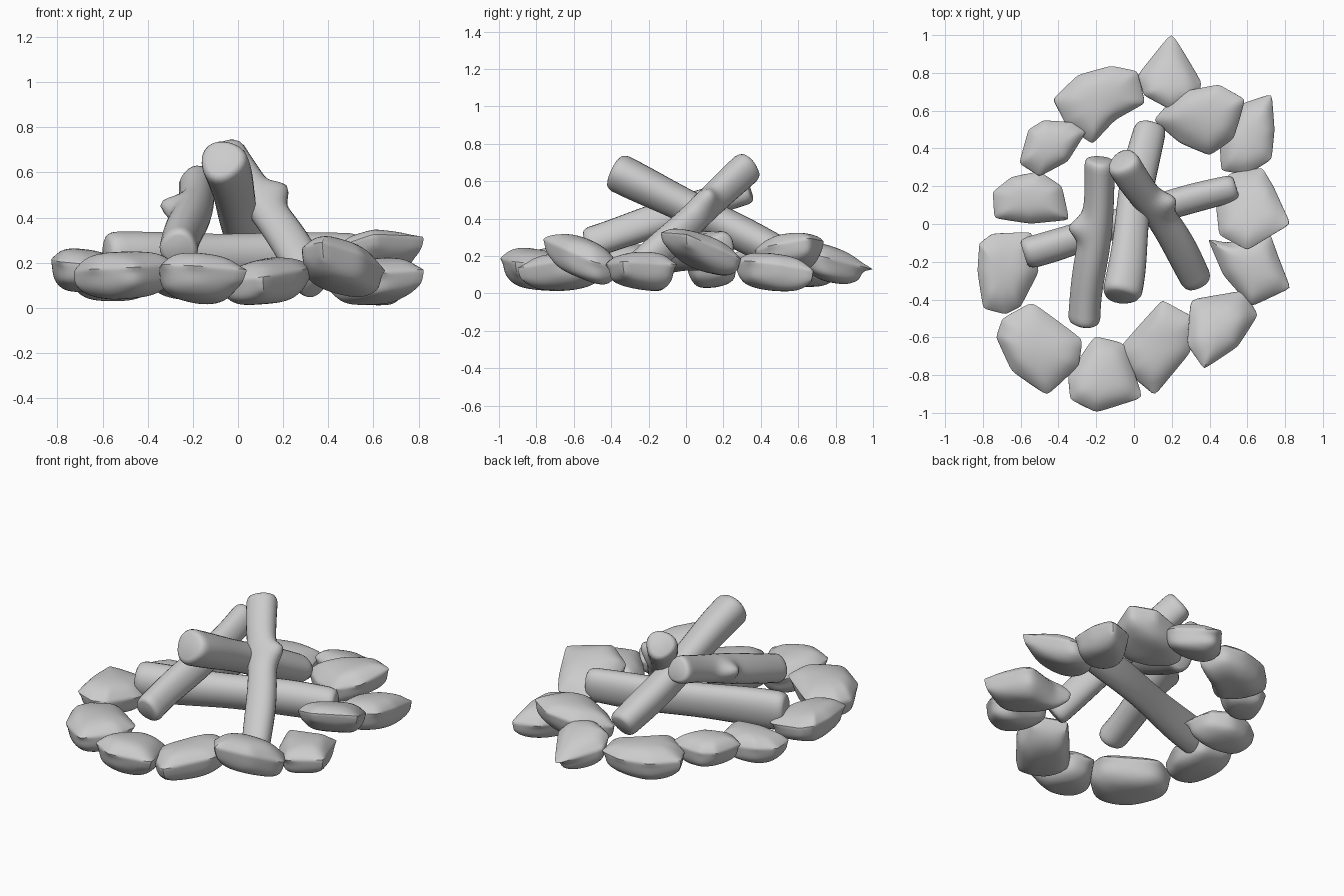
import bpy, bmesh, math, random
from mathutils import Vector

if "Cube" in bpy.data.objects:
    bpy.data.objects.remove(bpy.data.objects["Cube"])
random.seed(4)


def finish(name, bm, levels, angle):
    bmesh.ops.recalc_face_normals(bm, faces=bm.faces)
    me = bpy.data.meshes.new(name)
    bm.to_mesh(me)
    bm.free()
    ob = bpy.data.objects.new(name, me)
    bpy.context.collection.objects.link(ob)
    if levels:
        m = ob.modifiers.new("smooth", 'SUBSURF')
        m.levels = m.render_levels = levels
    bpy.ops.object.select_all(action='DESELECT')
    ob.select_set(True)
    bpy.context.view_layer.objects.active = ob
    if levels:
        bpy.ops.object.modifier_apply(modifier="smooth")
    bpy.ops.object.shade_smooth_by_angle(angle=math.radians(angle))
    return ob


def skin(bm, rings):
    """Join rings of vertices into a closed tube; return the ring lists."""
    rings = [[bm.verts.new(p) for p in r] for r in rings]
    n = len(rings[0])
    for a, b in zip(rings, rings[1:]):
        for i in range(n):
            j = (i + 1) % n
            bm.faces.new((a[i], a[j], b[j], b[i]))
    bm.faces.new(rings[0][::-1])
    bm.faces.new(rings[-1])
    return rings


def stone(name, outline, z, thick, tilt=(0, 0)):
    """Wedge-edged slab: plan outline, rim height, thickness, slope in x and y."""
    n = len(outline)
    cx = sum(p[0] for p in outline) / n
    cy = sum(p[1] for p in outline) / n
    bm = bmesh.new()
    crease = bm.edges.layers.float.new('crease_edge')
    corner = bm.verts.layers.float.new('crease_vert')

    def ring(s, dz, jit):
        out = []
        for x, y in outline:
            k = s * random.uniform(1 - jit, 1 + jit)
            dx, dy = (x - cx) * k, (y - cy) * k
            h = z + dz + dx * tilt[0] + dy * tilt[1] + random.uniform(-.15, .15) * thick * (jit + .05) * 4
            out.append((cx + dx, cy + dy, max(0, h)))
        return out
    rings = skin(bm, [ring(.6, -thick * .56, .12), ring(.94, -thick * .3, .06),
                      ring(1.0, thick * .14, .0), ring(.64, thick * .5, .1)])
    rim = rings[2]
    for v in rim:
        v[corner] = .6
    for v in rings[1]:
        v[corner] = .25
    for e in bm.edges:
        if e.verts[0] in rim and e.verts[1] in rim:
            e[crease] = .9
        elif (e.verts[0] in rim) != (e.verts[1] in rim):
            e[crease] = random.uniform(.1, .6)
    return finish(name, bm, 3, 40)


def log(name, a, b, r0, r1, knot=None, tall=1, sides=24, count=40):
    """Tapered, gently uneven log from a to b; knot = (point, direction, height)."""
    a, b = Vector(a), Vector(b)
    ax = (b - a).normalized()
    u = ax.cross(Vector((0, 0, 1))).normalized()
    v = u.cross(ax)
    ph = random.uniform(0, 6)
    ts = [0, .008, .022, .04] + [.04 + .92 * i / count for i in range(1, count)] + [.96, .978, .992, 1]
    ends = [.72, .88, .96, 1]
    rings = []
    for i, t in enumerate(ts):
        k = ends[min(i, len(ts) - 1 - i, 3)]
        r = (r0 + (r1 - r0) * t) * k * (1 + .04 * math.sin(t * 9 + ph))
        c = a.lerp(b, t) + u * .012 * math.sin(t * 6 + ph)
        ring = []
        for s in range(sides):
            w = 2 * math.pi * s / sides
            p = c + (u * math.cos(w) + v * math.sin(w) * tall) * r * (1 + .05 * math.sin(3 * w + ph))
            if knot:
                d = (p - Vector(knot[0])).length
                p += Vector(knot[1]).normalized() * knot[2] * math.exp(-(d / .058) ** 2)
            ring.append(p)
        rings.append(ring)
    bm = bmesh.new()
    skin(bm, rings)
    return finish(name, bm, 0, 45)


# Ring of stones, clockwise from the back
stone("stone_back_left", [(-.43, .66), (-.3, .79), (-.12, .84), (.02, .81), (.06, .64), (-.1, .55), (-.22, .42), (-.36, .52)], .15, .2)
stone("stone_back", [(.2, 1.02), (.36, .75), (.34, .66), (.2, .6), (.05, .68), (.02, .79)], .17, .19, (0, -.25))
stone("stone_back_right", [(.1, .55), (.24, .7), (.45, .74), (.59, .66), (.53, .45), (.4, .36), (.24, .43)], .22, .2, (.15, .1))
stone("stone_right_back", [(.73, .69), (.57, .64), (.45, .46), (.46, .28), (.6, .26), (.73, .34), (.745, .5)], .12, .19, (.1, -.12))
stone("stone_right", [(.5, .27), (.68, .3), (.74, .2), (.83, 0), (.6, -.14), (.45, -.06), (.43, .12)], .22, .18, (.15, -.35))
stone("stone_right_front", [(.39, -.08), (.5, -.1), (.72, -.04), (.76, -.16), (.83, -.34), (.62, -.44), (.47, -.27)], .12, .19, (.1, 0))
stone("stone_front_right", [(.3, -.4), (.58, -.35), (.66, -.48), (.55, -.65), (.37, -.77), (.28, -.64)], .19, .22, (-.15, -.3))
stone("stone_front", [(-.1, -.68), (.04, -.52), (.15, -.4), (.33, -.5), (.3, -.68), (.11, -.91), (-.02, -.8)], .12, .2, (.12, .05))
stone("stone_front_left", [(-.35, -.8), (-.21, -.59), (-.05, -.63), (.05, -.92), (-.2, -1.0), (-.34, -.93)], .14, .21, (-.05, -.12))
stone("stone_left_front", [(-.73, -.6), (-.7, -.5), (-.54, -.41), (-.27, -.61), (-.29, -.75), (-.46, -.91), (-.65, -.78)], .15, .2, (.05, 0))
stone("stone_left", [(-.82, -.1), (-.75, -.05), (-.54, -.04), (-.5, -.25), (-.6, -.44), (-.68, -.48), (-.8, -.45), (-.83, -.25)], .17, .19, (-.1, 0))
stone("stone_left_back", [(-.75, .17), (-.65, .25), (-.5, .28), (-.38, .2), (-.34, .02), (-.55, 0), (-.74, .03)], .13, .18)
stone("stone_back_left_small", [(-.61, .32), (-.56, .5), (-.48, .55), (-.33, .54), (-.25, .49), (-.35, .33), (-.5, .25)], .18, .18)

# Stacked logs
log("cross_log", (-.585, -.15, .225), (.54, .2, .235), .082, .072, tall=1.38)
log("centre_log", (-.08, -.385, .66), (.08, .52, .21), .1, .085)
log("right_log", (-.055, .345, .69), (.345, -.3, .1), .085, .082, ((.15, .1, .49), (.8, .35, .6), .075))
log("left_log", (-.175, .34, .56), (-.255, -.53, .26), .08, .088, ((-.285, -.02, .44), (-1, 0, .35), .065))
